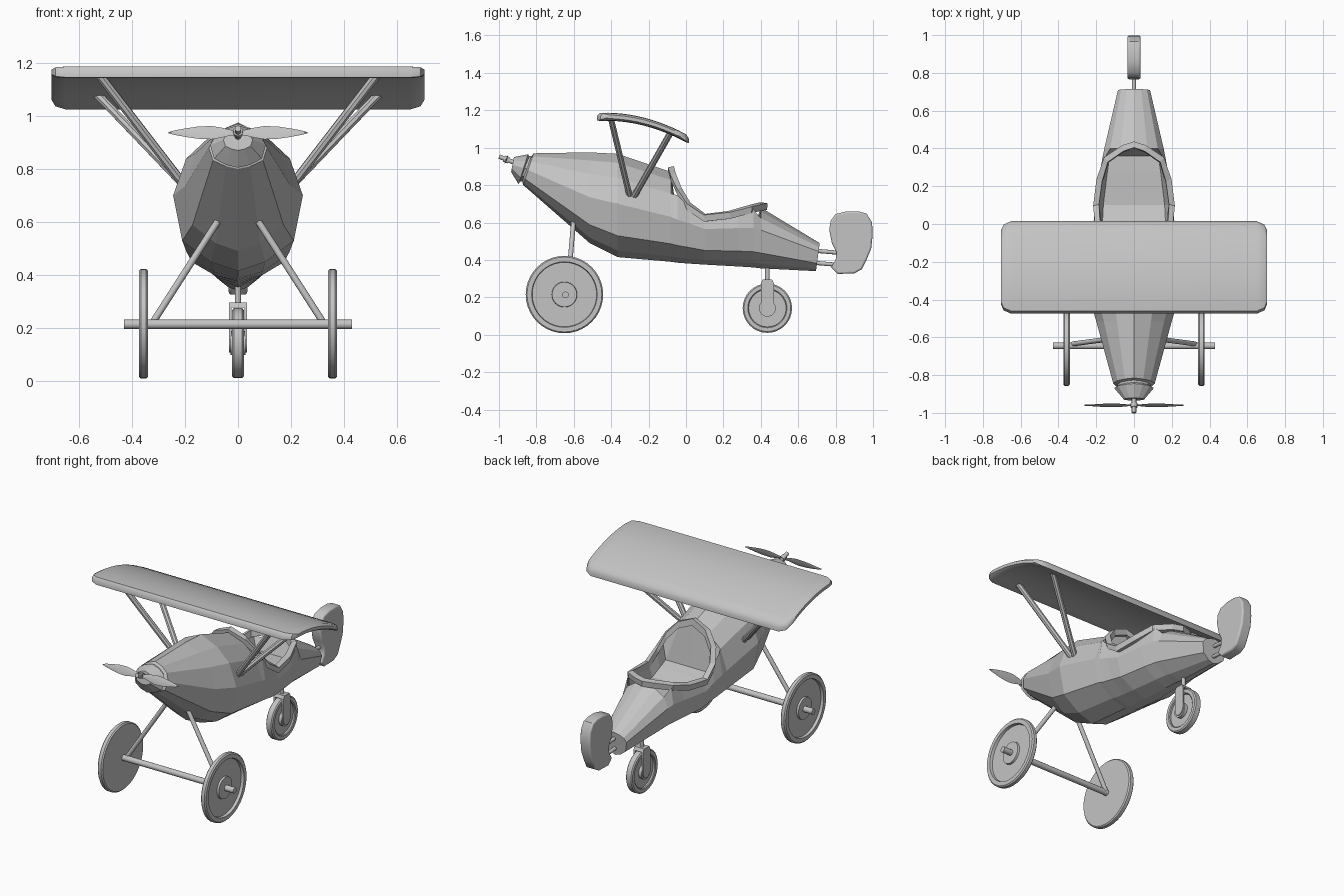
import bpy, bmesh, math
from mathutils import Vector

cube = bpy.data.objects.get("Cube")
if cube:
    bpy.data.objects.remove(cube)

grey = bpy.data.materials.new("plain_grey")
grey.use_nodes = True
grey.diffuse_color = (0.55, 0.55, 0.55, 1)
grey.node_tree.nodes["Principled BSDF"].inputs["Base Color"].default_value = (0.55, 0.55, 0.55, 1)


def finish(name, bm, angle=None, bevel=0):
    bmesh.ops.recalc_face_normals(bm, faces=bm.faces)
    mesh = bpy.data.meshes.new(name)
    bm.to_mesh(mesh)
    bm.free()
    obj = bpy.data.objects.new(name, mesh)
    bpy.context.collection.objects.link(obj)
    mesh.materials.append(grey)
    if bevel:
        mod = obj.modifiers.new("soft_edges", 'BEVEL')
        mod.width, mod.segments, mod.limit_method = bevel, 3, 'ANGLE'
        mod.angle_limit = math.radians(50)
    if angle:
        bpy.ops.object.select_all(action='DESELECT')
        obj.select_set(True)
        bpy.context.view_layer.objects.active = obj
        bpy.ops.object.shade_smooth_by_angle(angle=math.radians(angle))
    return obj


def loft(name, rings, angle=None, bevel=0):
    """Skin closed rings of equal length and cap both ends."""
    bm = bmesh.new()
    rows = [[bm.verts.new(p) for p in ring] for ring in rings]
    for a, b in zip(rows, rows[1:]):
        for i in range(len(a)):
            j = (i + 1) % len(a)
            bm.faces.new((a[i], a[j], b[j], b[i]))
    bm.faces.new(rows[0])
    bm.faces.new(rows[-1])
    return finish(name, bm, angle, bevel)


def rod(name, a, b, r, sides=12):
    a, b = Vector(a), Vector(b)
    q = (b - a).to_track_quat('Z', 'Y')
    ring = [q @ Vector((r * math.cos(t), r * math.sin(t), 0))
            for t in (2 * math.pi * k / sides for k in range(sides))]
    return loft(name, [[a + p for p in ring], [b + p for p in ring]], 40)


def lathe(name, centre, profile, sides=40):
    """Turn (x, radius) steps around an axis along x."""
    cx, cy, cz = centre
    turn = [2 * math.pi * k / sides for k in range(sides)]
    return loft(name, [[(cx + x, cy + r * math.cos(t), cz + r * math.sin(t)) for t in turn]
                       for x, r in profile], 30)


def plate(name, outline, x0, x1, angle=None, bevel=0):
    return loft(name, [[(x, y, z) for y, z in outline] for x in (x0, x1)], angle, bevel)


# Fuselage and nose: y at top, y at bottom, top, widest level, bottom, half width, cockpit dip
stations = [
    (-.92, -.935, .95, .91, .87, .055, 0),
    (-.845, -.895, .965, .89, .805, .105, 0),
    (-.838, -.888, .955, .89, .82, .088, 0),
    (-.826, -.876, .955, .89, .82, .088, 0),
    (-.815, -.87, .97, .88, .80, .11, 0),
    (-.515, -.515, .975, .735, .49, .2, 0),
    (-.365, -.365, .967, .70, .415, .245, 0),
    (-.08, -.08, .87, .63, .39, .226, 0),
    (-.045, -.045, .745, .615, .385, .22, 1),
    (.02, .02, .68, .595, .38, .213, 1),
    (.1, .1, .625, .565, .375, .208, 1),
    (.28, .28, .65, .57, .365, .18, 1),
    (.36, .36, .67, .57, .36, .165, 1),
    (.4, .4, .68, .56, .355, .157, 0),
    (.715, .695, .49, .445, .34, .085, 0),
]
rings = []
for y_top, y_bot, top, mid, bot, w, dip in stations:
    up, down = top - mid, mid - bot
    if dip:
        upper = [(0, mid - .01), (.78, mid - .01), (.9, top)]
    else:
        upper = [(0, top), (.45, mid + .82 * up), (.8, mid + .52 * up)]
    half = upper + [(1, mid), (.86, mid - .6 * down), (.42, mid - .88 * down), (0, bot)]
    half = [(x * w, y_bot + (y_top - y_bot) * (z - bot) / (top - bot), z) for x, z in half]
    rings.append(half + [(-x, y, z) for x, y, z in half[-2:0:-1]])
loft("fuselage", rings)

# Padded cockpit rim
side = [(0, -.08, .885), (.1, -.068, .845), (.165, -.035, .77), (.193, .015, .69),
        (.2, .1, .63), (.183, .23, .645), (.148, .34, .675), (.06, .4, .69), (0, .42, .692)]
path = side + [(-x, y, z) for x, y, z in side[-2:0:-1]]
centre = Vector((0, .15, .7))
rim = []
for p in path + path[:1]:
    p = Vector(p)
    out = Vector((p.x - centre.x, p.y - centre.y, 0)).normalized()
    rim.append([p + out * a + Vector((0, 0, b))
                for a, b in ((.013, -.025), (.017, .01), (-.015, .016), (-.02, -.025))])
loft("cockpit_rim", rim)

# Curved wing with softened edges
def wing_top(y):
    return 1.187 - .62 * (y + .43) ** 2

wing = []
for x, inset, drop in ((.705, .05, .012), (.69, .018, .003), (.65, 0, 0)):
    y0, y1 = -.475 + inset, .015 - inset
    steps = [y0 + .014 + (y1 - y0 - .028) * k / 10 for k in range(11)]
    ring = [(x, y0, wing_top(y0) - .016 - drop * .5)]
    ring += [(x, y, wing_top(y) - drop) for y in steps]
    ring += [(x, y1, wing_top(y1) - .016 - drop * .5), (x, y1, wing_top(y1) - .04 + drop)]
    ring += [(x, y, wing_top(y) - .043 + drop) for y in reversed(steps)]
    ring += [(x, y0, wing_top(y0) - .04 + drop)]
    wing.append(ring)
loft("wing", wing + [[(-x, y, z) for x, y, z in r] for r in reversed(wing)], 40)

# Wing struts, undercarriage legs and main wheels on both sides
wheel = [(-.017, .17), (-.017, .2), (-.01, .207), (.01, .207), (.017, .2), (.017, .175),
         (0, .172), (0, .068), (.012, .066), (.012, .02)]
for s, label in ((1, "left"), (-1, "right")):
    rod(label + "_front_strut", (s * .2, -.3, .735), (s * .52, -.4, 1.15), .017, 8)
    rod(label + "_rear_strut", (s * .2, -.28, .735), (s * .535, -.08, 1.085), .017, 8)
    rod(label + "_leg", (s * .065, -.6, .62), (s * .325, -.635, .215), .013)
    lathe(label + "_wheel", (s * .357, -.65, .215), [(s * x, r) for x, r in wheel])
rod("axle", (-.43, -.645, .213), (.43, -.645, .213), .018)

# Propeller and tilted shaft
hub = Vector((0, -.96, .937))
lean = Vector((0, .37, .93))
axis = Vector((0, .93, -.37))
blade = [(0, .01), (.03, .012), (.06, .02), (.1, .027), (.15, .025), (.2, .017), (.24, .009), (.263, .002)]
blade = [(-x, c) for x, c in blade[:0:-1]] + blade
loft("propeller", [[hub + Vector((x, 0, 0)) + lean * c * a + axis * .004 * b
                    for a, b in ((1, 0), (0, 1), (-1, 0), (0, -1))] for x, c in blade], 40)
rod("propeller_shaft", hub - axis * .042, hub + axis * .06, .012)
rod("propeller_hub", hub - axis * .012, hub + axis * .012, .018)

# Rudder and its hinge rods
rudder = [(.775, .36), (.81, .325), (.9, .328), (.94, .35), (.965, .4), (.99, .46), (.998, .53),
          (.995, .6), (.965, .648), (.92, .66), (.86, .66), (.8, .645), (.773, .61), (.766, .56),
          (.78, .49), (.805, .44), (.8, .4)]
plate("rudder", rudder, -.035, .035, 40, .01)
for z in (.45, .385):
    rod("rudder_hinge", (0, .68, z), (0, .82, z - .012), .011)

# Tail wheel, fork and stem
tail = (0, .435, .142)
half = [(.018, .1), (.022, .105), (.022, .125), (.016, .132)]
lathe("tail_wheel", tail, [(-.008, .1)] + [(-x, r) for x, r in half] +
      [(x, r) for x, r in half[::-1]] + [(.008, .1)], 32)
lathe("tail_wheel_hub", tail, [(-.028, .045), (.028, .045)], 24)
arc = [math.pi * k / 10 for k in range(11)]
fork = [(.435 + .035 * math.cos(t), .142 - .035 * math.sin(t)) for t in arc]
fork += [(.4, .275), (.41, .295), (.46, .295), (.47, .275)]
for s, label in ((1, "left"), (-1, "right")):
    plate(label + "_fork", fork, s * .024, s * .034, 40)
plate("fork_bridge", [(.4, .276), (.41, .295), (.46, .295), (.47, .276)], -.03, .03)
rod("tail_wheel_stem", (0, .435, .28), (0, .435, .38), .012)
